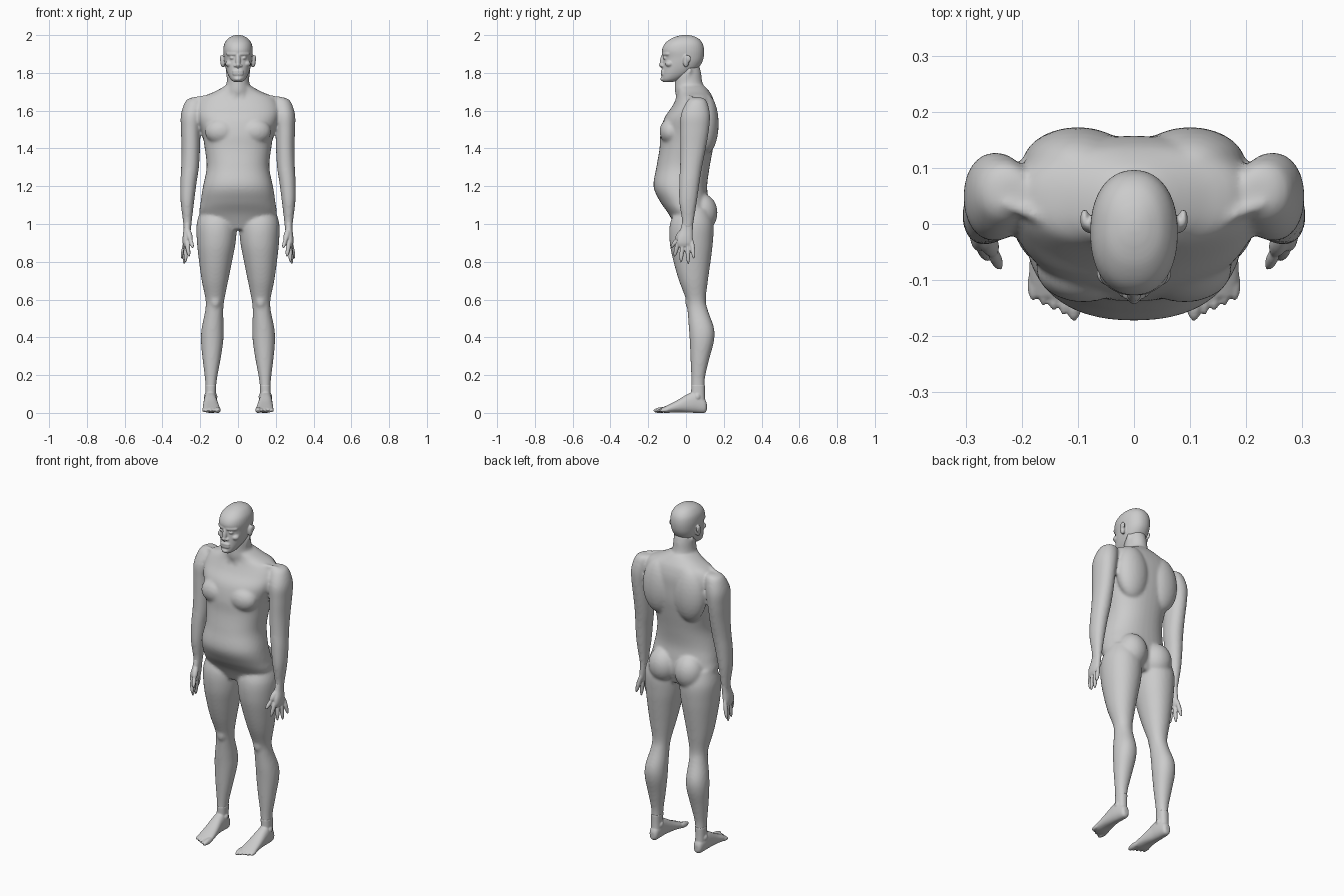
import bpy
import bmesh
import math
from mathutils import Matrix, Vector

if "Cube" in bpy.data.objects:
    bpy.data.objects.remove(bpy.data.objects["Cube"], do_unlink=True)

skin = bpy.data.materials.new("grey skin")
skin.use_nodes = True
skin.diffuse_color = (0.6, 0.6, 0.6, 1)
skin.node_tree.nodes["Principled BSDF"].inputs["Base Color"].default_value = skin.diffuse_color


def smooth_rows(rows, steps=5):
    """Fill in extra sections between the given ones with a soft spline."""
    rows = [Vector(row) for row in rows]
    result = []
    for i in range(len(rows) - 1):
        before, start = rows[max(i - 1, 0)], rows[i]
        end, after = rows[i + 1], rows[min(i + 2, len(rows) - 1)]
        for step in range(steps):
            t = step / steps
            pull = (end - before) * t + (2 * before - 5 * start + 4 * end - after) * t ** 2
            pull += (3 * start - before - 3 * end + after) * t ** 3
            result.append(start + pull / 2)
    return result + [rows[-1]]


def loft(bm, rows, side=1, along_y=False, power=2.3, count=40):
    """Rows hold position, centre x, half width, low and high limit."""
    rings = []
    for pos, centre, half, low, high in smooth_rows(rows):
        ring = []
        for i in range(count):
            angle = math.tau * i / count
            c, s = math.cos(angle), math.sin(angle)
            x = centre + half * math.copysign(abs(c) ** (2 / power), c)
            v = (low + high) / 2 + (high - low) / 2 * math.copysign(abs(s) ** (2 / power), s)
            ring.append(bm.verts.new((side * x, pos, v) if along_y else (side * x, v, pos)))
        rings.append(ring)
    for a, b in zip(rings, rings[1:]):
        for i in range(count):
            j = (i + 1) % count
            bm.faces.new((a[i], a[j], b[j], b[i]))
    bm.faces.new(rings[0][::-1])
    bm.faces.new(rings[-1])


def ball(bm, centre, radii, side=1):
    place = Matrix.Translation((side * centre[0], centre[1], centre[2]))
    bmesh.ops.create_uvsphere(bm, u_segments=24, v_segments=16, radius=1,
                              matrix=place @ Matrix.Diagonal((*radii, 1)))


def spindle(bm, start, end, radius, side=1):
    """Long tapered form between two points, for digits and muscles."""
    a = Vector((side * start[0], start[1], start[2]))
    b = Vector((side * end[0], end[1], end[2]))
    turn = (b - a).to_track_quat("Z", "Y").to_matrix().to_4x4()
    size = Matrix.Diagonal((radius, radius, (b - a).length / 2, 1))
    bmesh.ops.create_uvsphere(bm, u_segments=16, v_segments=16, radius=1,
                              matrix=Matrix.Translation((a + b) / 2) @ turn @ size)


def fuse(bm, name, voxel, relax):
    """Merge overlapping forms into one soft skin."""
    bmesh.ops.recalc_face_normals(bm, faces=bm.faces)
    mesh = bpy.data.meshes.new(name)
    bm.to_mesh(mesh)
    bm.free()
    mesh.materials.append(skin)
    obj = bpy.data.objects.new(name, mesh)
    bpy.context.collection.objects.link(obj)
    bpy.ops.object.select_all(action="DESELECT")
    obj.select_set(True)
    bpy.context.view_layer.objects.active = obj
    remesh = obj.modifiers.new("Fuse", "REMESH")
    remesh.mode = "VOXEL"
    remesh.voxel_size = voxel
    soften = obj.modifiers.new("Soften", "SMOOTH")
    soften.factor = 0.5
    soften.iterations = relax
    for modifier in (remesh, soften):
        bpy.ops.object.modifier_apply(modifier=modifier.name)
    bpy.ops.object.shade_smooth()
    return obj


# Torso with neck, arms and legs
body = bmesh.new()
loft(body, [
    (.97, 0, .13, -.05, .1), (1.05, 0, .2, -.09, .125), (1.12, 0, .197, -.138, .12),
    (1.2, 0, .185, -.172, .112), (1.3, 0, .166, -.157, .125), (1.4, 0, .176, -.14, .143),
    (1.48, 0, .19, -.135, .155), (1.56, 0, .215, -.115, .157), (1.62, 0, .22, -.075, .155),
    (1.67, 0, .19, -.05, .142), (1.7, 0, .125, -.045, .125), (1.73, 0, .07, -.05, .1)])
loft(body, [
    (1.64, 0, .09, -.04, .12), (1.7, 0, .072, -.058, .105), (1.75, 0, .06, -.058, .087),
    (1.8, 0, .056, -.055, .08), (1.84, 0, .05, -.04, .07)], power=2)

for side in (-1, 1):
    # Arm
    loft(body, [
        (1.67, .22, .025, .03, .085), (1.65, .23, .048, .005, .11), (1.58, .245, .057, -.027, .127),
        (1.5, .25, .052, -.03, .122), (1.4, .25, .049, -.03, .105), (1.3, .254, .047, -.032, .085),
        (1.22, .262, .043, -.036, .072), (1.12, .268, .036, -.036, .058),
        (1.02, .268, .024, -.022, .042), (.97, .268, .019, -.026, .036)], side, power=2.1)
    # Leg
    loft(body, [
        (1.08, .11, .085, -.05, .12), (1, .113, .106, -.085, .145), (.9, .115, .102, -.086, .142),
        (.8, .119, .087, -.066, .13), (.7, .122, .07, -.037, .116), (.6, .122, .05, 0, .105),
        (.54, .126, .048, .008, .117), (.45, .134, .058, .015, .148), (.38, .137, .059, .02, .148),
        (.28, .14, .047, .024, .122), (.18, .143, .032, .028, .1), (.1, .145, .027, .028, .1),
        (.04, .145, .028, .03, .1)], side, power=2.1)
    # Chest, shoulder blades, buttocks, knees and neck muscles
    ball(body, (.09, -.08, 1.49), (.085, .06, .07), side)
    ball(body, (.1, .105, 1.53), (.1, .068, .16), side)
    ball(body, (.085, .085, 1.06), (.085, .082, .1), side)
    ball(body, (.12, .025, .59), (.03, .03, .045), side)
    spindle(body, (.062, .03, 1.83), (.018, -.055, 1.66), .014, side)
    spindle(body, (.01, -.05, 1.67), (.24, .04, 1.67), .013, side)
fuse(body, "body", .008, 7)

# Head with face and ears
head = bmesh.new()
loft(head, [
    (1.752, 0, .022, -.12, -.07), (1.765, 0, .038, -.128, -.03), (1.79, 0, .053, -.128, .02),
    (1.82, 0, .064, -.125, .06), (1.85, 0, .071, -.122, .082), (1.88, 0, .075, -.12, .093),
    (1.92, 0, .078, -.127, .096), (1.955, 0, .072, -.112, .088), (1.982, 0, .053, -.078, .066),
    (1.996, 0, .028, -.04, .035), (2.001, 0, .008, -.012, .008)], power=2.2)
spindle(head, (0, -.118, 1.905), (0, -.132, 1.825), .013)
ball(head, (0, -.13, 1.842), (.012, .014, .009))
ball(head, (0, -.118, 1.768), (.022, .018, .013))
for height in (1.795, 1.808):
    spindle(head, (-.03, -.122, height), (.03, -.122, height), .012)
for side in (-1, 1):
    spindle(head, (.004, -.125, 1.9), (.062, -.09, 1.9), .012, side)
    ball(head, (.03, -.107, 1.879), (.014, .014, .009), side)
    ball(head, (.045, -.088, 1.848), (.022, .022, .017), side)
    ball(head, (.015, -.124, 1.838), (.008, .01, .007), side)
    ball(head, (.08, .0, 1.862), (.014, .016, .033), side)
    ball(head, (.088, .008, 1.875), (.008, .019, .02), side)
fuse(head, "head", .004, 4)

finger_tips = [(.258, -.062, .825), (.278, -.028, .795), (.286, .012, .787), (.298, .042, .815)]
for side, label in ((-1, "right"), (1, "left")):
    # Hand: palm, thumb and fingers
    hand = bmesh.new()
    loft(hand, [
        (1.01, .268, .019, -.02, .038), (.97, .269, .019, -.03, .036), (.93, .273, .02, -.046, .036),
        (.9, .276, .017, -.048, .036), (.88, .277, .01, -.04, .03)], side)
    for i, tip in enumerate(finger_tips):
        spindle(hand, (.274, -.036 + i * .022, .925), tip, .012, side)
    spindle(hand, (.268, -.01, .975), (.25, -.055, .91), .017, side)
    spindle(hand, (.256, -.04, .93), (.238, -.08, .872), .011, side)
    fuse(hand, label + "_hand", .004, 3)

    # Foot: sole, ankle bones and toes
    foot = bmesh.new()
    loft(foot, [
        (.11, .145, .012, .015, .05), (.097, .145, .025, 0, .075), (.05, .146, .033, 0, .11),
        (.01, .146, .036, .002, .1), (-.05, .143, .042, .003, .065), (-.1, .141, .046, 0, .04),
        (-.13, .138, .04, .002, .026)], side, along_y=True)
    loft(foot, [(.05, .145, .029, .024, .102), (.1, .145, .028, .027, .1),
                (.15, .144, .029, .028, .1)], side)
    for x in (.119, .171):
        ball(foot, (x, .06, .085), (.01, .016, .018), side)
    for i in range(5):
        x = .107 + i * .018
        radius = .016 if i == 0 else .011
        spindle(foot, (x, -.08, .02), (x, -.173 + i * .009, .011), radius, side)
    fuse(foot, label + "_foot", .004, 3)
